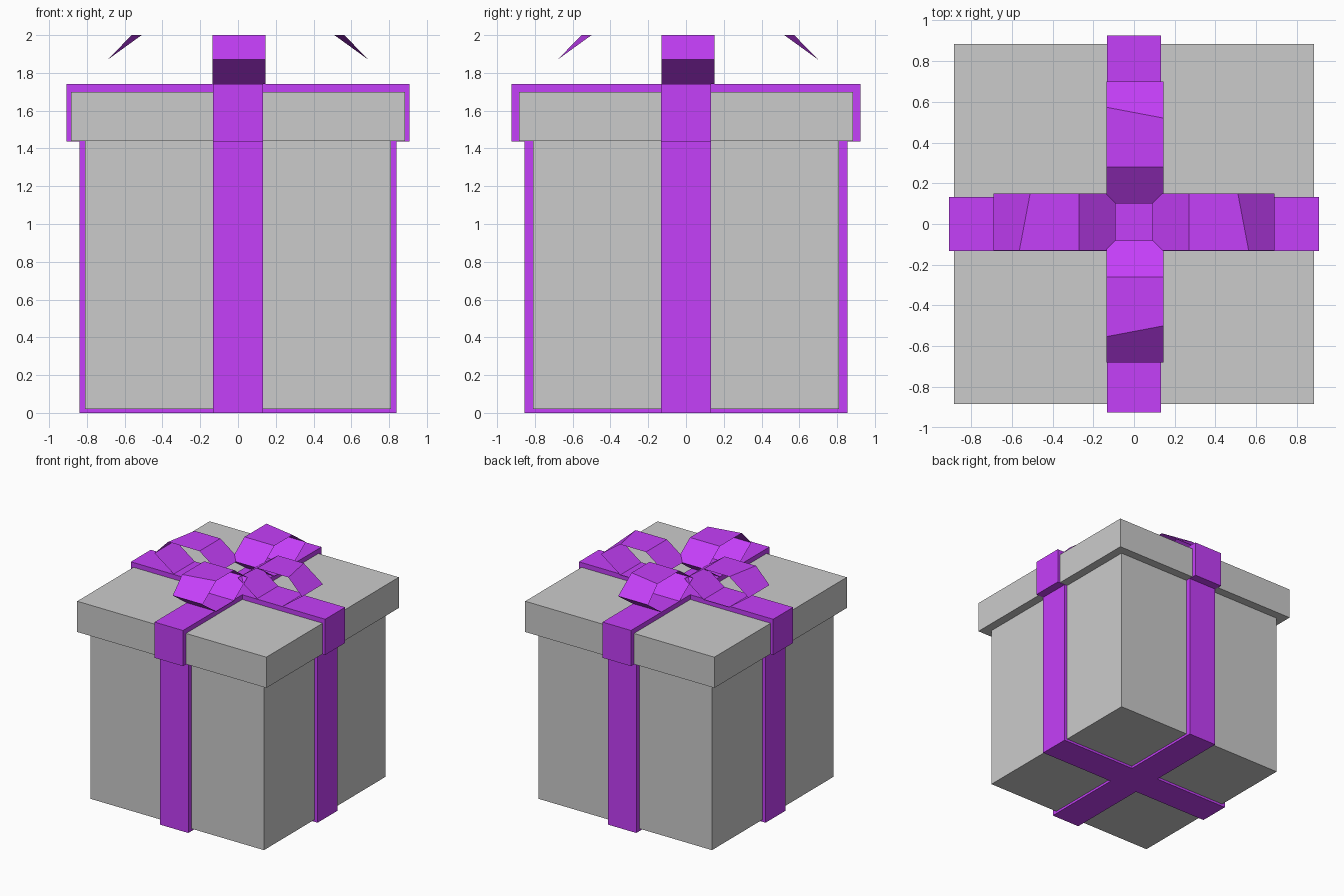
import bpy, bmesh
from mathutils import Matrix

if "Cube" in bpy.data.objects:
    bpy.data.objects.remove(bpy.data.objects["Cube"])

purple = bpy.data.materials.new("ribbon_purple")
purple.diffuse_color = (0.56, 0.05, 0.95, 1)
purple.use_nodes = True
purple.node_tree.nodes["Principled BSDF"].inputs["Base Color"].default_value = purple.diffuse_color


def finish(name, bm, mat=None):
    me = bpy.data.meshes.new(name)
    bmesh.ops.recalc_face_normals(bm, faces=bm.faces)
    bm.to_mesh(me)
    bm.free()
    ob = bpy.data.objects.new(name, me)
    bpy.context.collection.objects.link(ob)
    if mat:
        me.materials.append(mat)
    return ob


def prism(name, outline, z0, z1, mat=None):
    bm = bmesh.new()
    face = bm.faces.new([bm.verts.new((x, y, z0)) for x, y in outline])
    ext = bmesh.ops.extrude_face_region(bm, geom=[face], use_keep_orig=True)
    top = [v for v in ext["geom"] if isinstance(v, bmesh.types.BMVert)]
    bmesh.ops.translate(bm, verts=top, vec=(0, 0, z1 - z0))
    return finish(name, bm, mat)


def square(h):
    return [(-h, -h), (h, -h), (h, h), (-h, h)]


def cross(lx, ly, w=0.133):
    return [(w, w), (w, ly), (-w, ly), (-w, w), (-lx, w), (-lx, -w),
            (-w, -w), (-w, -ly), (w, -ly), (w, -w), (lx, -w), (lx, w)]


# Box and lid
prism("box_body", square(0.811), 0.02, 1.44)
prism("box_lid", square(0.885), 1.44, 1.70)

# Ribbons wrapped around the box and the lid, crossing on top and bottom
prism("body_ribbon", cross(0.838, 0.854), 0, 1.439, purple)
prism("lid_ribbon", cross(0.909, 0.925), 1.438, 1.74, purple)

# Bow loops: open six-sided sheets, with the outer top fold skewed
PROFILE = [(0.09, 1.87), (0.27, 2.0), (0.51, 2.0),
           (0.69, 1.87), (0.51, 1.742), (0.27, 1.742)]


def bow_loop(name, direction, wide_side):
    dx, dy = direction
    bm = bmesh.new()
    rings = []
    for side in (-0.14, 0.14):
        ring = []
        for i, (r, z) in enumerate(PROFILE):
            if i == 2 and side * wide_side > 0:
                r += 0.053
            # the bow sits slightly off the box centre
            x = dx * r + abs(dy) * (side + 0.005)
            y = dy * r + abs(dx) * side + 0.01
            ring.append(bm.verts.new((x, y, z)))
        rings.append(ring)
    a, b = rings
    for i in range(6):
        j = (i + 1) % 6
        bm.faces.new((a[i], a[j], b[j], b[i]))
    finish(name, bm, purple)


for name, d in (("right", (1, 0)), ("left", (-1, 0)),
                ("back", (0, 1)), ("front", (0, -1))):
    bow_loop("bow_loop_" + name, d, -1)
